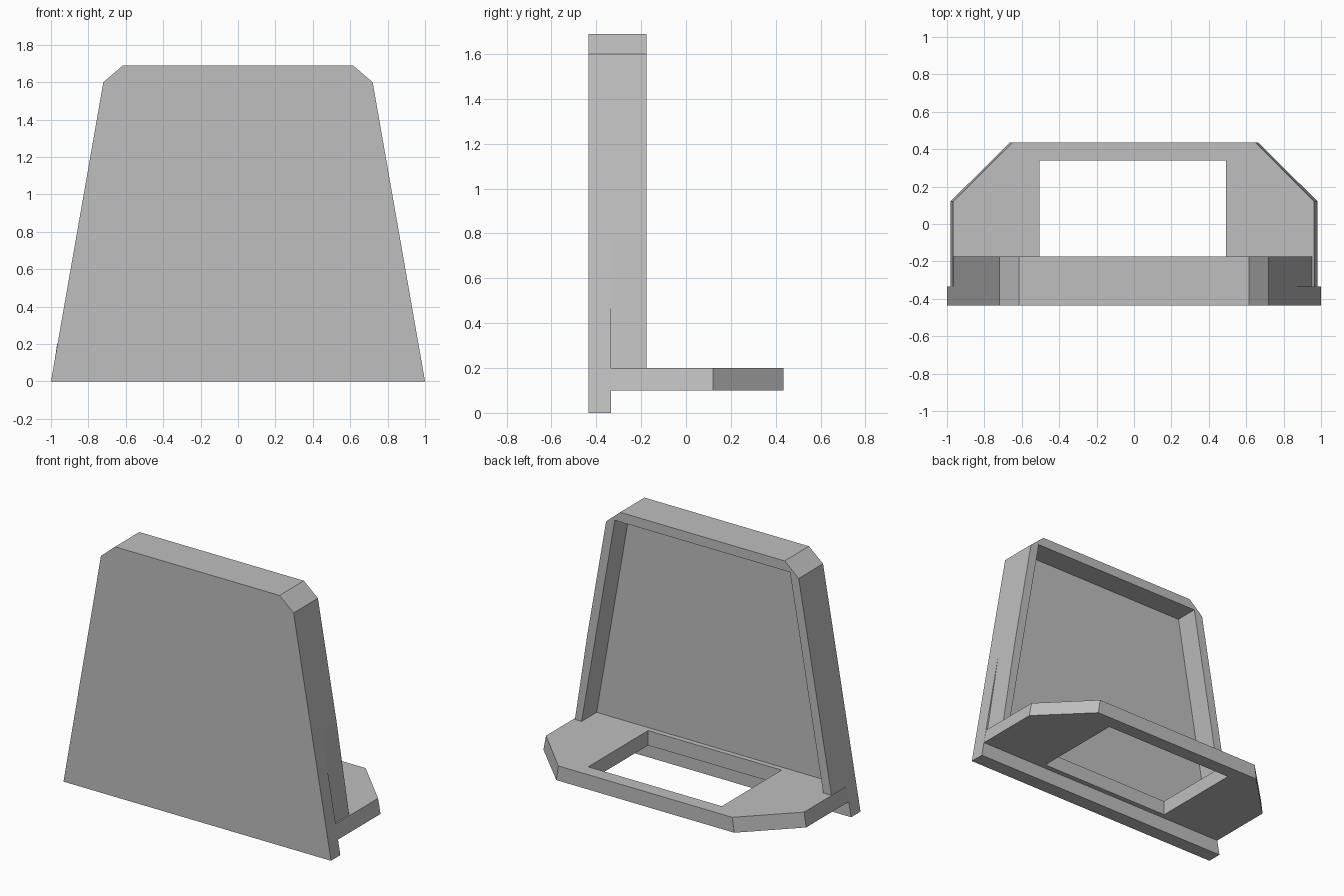
import bpy, bmesh

if "Cube" in bpy.data.objects:
    bpy.data.objects.remove(bpy.data.objects["Cube"])

grey = bpy.data.materials.new("plain grey")
grey.diffuse_color = (0.52, 0.52, 0.52, 1)
grey.use_nodes = True
grey.node_tree.nodes["Principled BSDF"].inputs["Base Color"].default_value = grey.diffuse_color


def loft(name, start, end):
    """Solid between two matching outlines."""
    bm = bmesh.new()
    a = [bm.verts.new(p) for p in start]
    b = [bm.verts.new(p) for p in end]
    bm.faces.new(a)
    bm.faces.new(b[::-1])
    n = len(a)
    for i in range(n):
        j = (i + 1) % n
        bm.faces.new((a[j], a[i], b[i], b[j]))
    bmesh.ops.recalc_face_normals(bm, faces=bm.faces)
    mesh = bpy.data.meshes.new(name)
    bm.to_mesh(mesh)
    bm.free()
    mesh.materials.append(grey)
    obj = bpy.data.objects.new(name, mesh)
    bpy.context.collection.objects.link(obj)
    return obj


def extrude_y(name, outline, y0, y1):
    return loft(name, [(x, y0, z) for x, z in outline],
                [(x, y1, z) for x, z in outline])


FRONT, PANEL, RIM, BACK = -0.435, -0.335, -0.175, 0.435

# Tapered front panel with clipped top corners
extrude_y("front_panel",
          [(-1, 0), (1, 0), (0.72, 1.6), (0.615, 1.69), (-0.615, 1.69), (-0.72, 1.6)],
          FRONT, PANEL)

# Raised rim along the sides and top, its right foot slightly set in
extrude_y("rear_rim",
          [(-0.965, 0.2), (-0.72, 1.6), (-0.615, 1.69), (0.615, 1.69), (0.72, 1.6),
           (0.86, 0.8), (0.953, 0.2), (0.903, 0.2), (0.655, 1.625), (-0.655, 1.625),
           (-0.903, 0.2)],
          PANEL, RIM)


# Shelf with clipped rear corners and leaning sides
def shelf_outline(left, right, inner, z):
    return [(-left, PANEL, z), (right, PANEL, z), (right, 0.12, z),
            (inner, BACK, z), (-inner, BACK, z), (-left, 0.12, z)]


shelf = loft("shelf", shelf_outline(0.982, 0.982, 0.665, 0.1),
             shelf_outline(0.967, 0.963, 0.65, 0.2))

# Rectangular opening through the shelf
opening = [(-0.505, -0.3), (0.493, -0.3), (0.493, 0.34), (-0.505, 0.34)]
cutter = loft("opening_cutter", [(x, y, 0) for x, y in opening],
              [(x, y, 0.3) for x, y in opening])
cutter.hide_render = True
cutter.hide_viewport = True
cut = shelf.modifiers.new("opening", 'BOOLEAN')
cut.operation = 'DIFFERENCE'
cut.solver = 'EXACT'
cut.object = cutter
